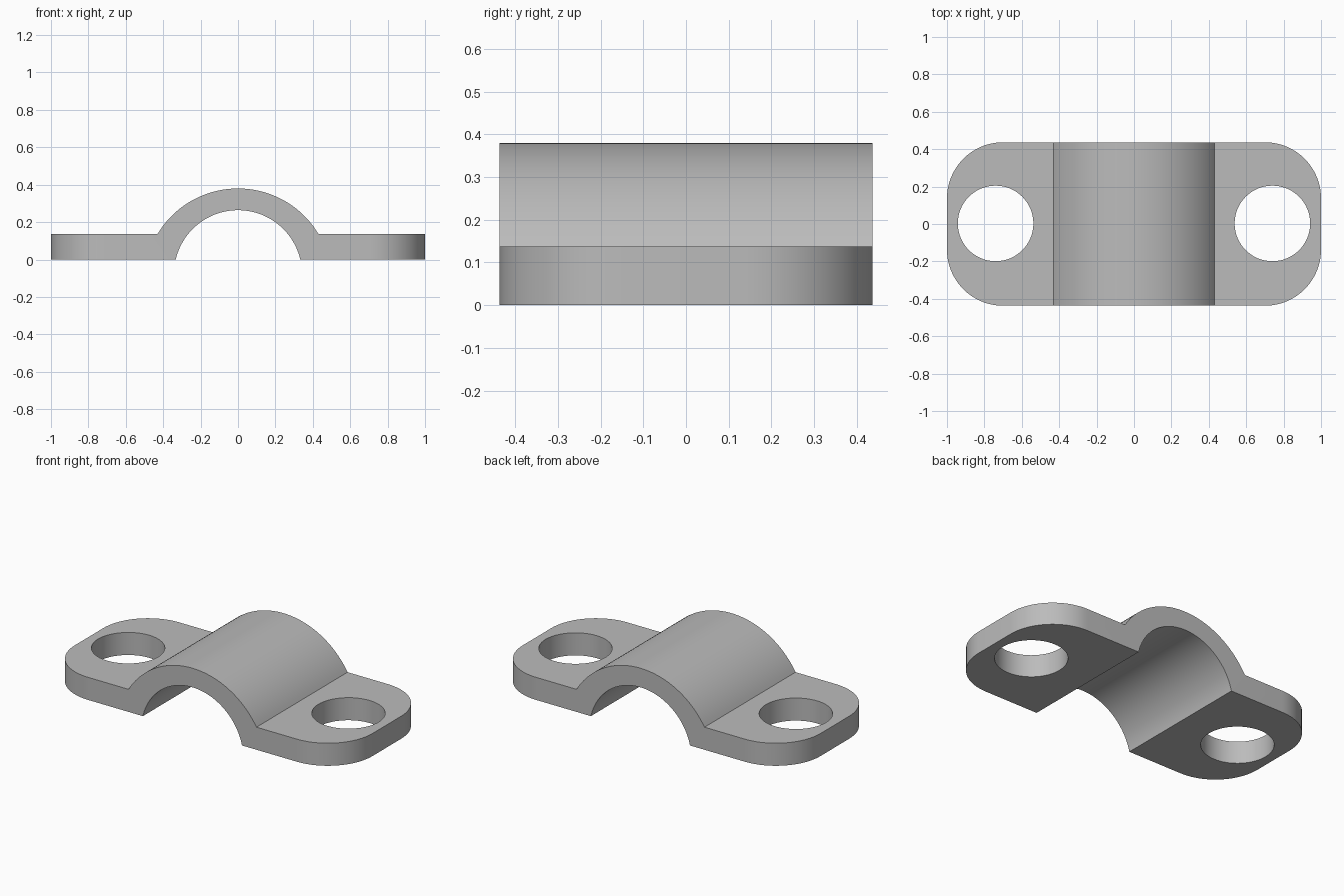
import bpy, bmesh
from math import sin, cos, pi, atan2, radians
from mathutils import Vector

if "Cube" in bpy.data.objects:
    bpy.data.objects.remove(bpy.data.objects["Cube"])

HALF_LENGTH, HALF_WIDTH, CORNER = 1.0, 0.437, 0.3
FLANGE_Z, TOP_Z, BORE_Z = 0.137, 0.38, 0.264
OUTER_X, INNER_X = 0.43, 0.333
HOLE_X, HOLE_R = 0.74, 0.202

steel = bpy.data.materials.new("plain grey")
steel.use_nodes = True
grey = (0.5, 0.5, 0.5, 1)
steel.diffuse_color = grey
steel.node_tree.nodes["Principled BSDF"].inputs["Base Color"].default_value = grey


def arc(cx, cy, r, start, end, steps):
    """Points on an arc, both ends included."""
    angles = [start + (end - start) * i / steps for i in range(steps + 1)]
    return [(cx + r * cos(a), cy + r * sin(a)) for a in angles]


def arch(half_span, base, top, steps=48):
    """Arc from +x to -x over a crown, given its span and rise."""
    rise = top - base
    r = (half_span ** 2 + rise ** 2) / (2 * rise)
    start = atan2(base - (top - r), half_span)
    return arc(0, top - r, r, start, pi - start, steps)


def prism(name, outline, origin, depth):
    """Extrude a closed outline; origin maps 2D points to 3D."""
    bm = bmesh.new()
    face = bm.faces.new([bm.verts.new(origin(u, v)) for u, v in outline])
    grown = bmesh.ops.extrude_face_region(bm, geom=[face])["geom"]
    bmesh.ops.translate(bm, vec=Vector(depth),
                        verts=[g for g in grown if isinstance(g, bmesh.types.BMVert)])
    bmesh.ops.recalc_face_normals(bm, faces=bm.faces[:])
    mesh = bpy.data.meshes.new(name)
    bm.to_mesh(mesh)
    bm.free()
    obj = bpy.data.objects.new(name, mesh)
    bpy.context.collection.objects.link(obj)
    return obj


def cut(target, cutter, operation):
    """Apply a boolean and discard the cutter."""
    cutter.hide_render = True
    mod = target.modifiers.new(cutter.name, "BOOLEAN")
    mod.operation, mod.object, mod.solver = operation, cutter, "EXACT"
    bpy.context.view_layer.objects.active = target
    bpy.ops.object.modifier_apply(modifier=mod.name)
    bpy.data.objects.remove(cutter)


# Saddle: flat flanges joined by an arch, oversized so the plan trims it
end = HALF_LENGTH + 0.1
profile = [(end, 0), (end, FLANGE_Z)] + arch(OUTER_X, FLANGE_Z, TOP_Z)
profile += [(-end, FLANGE_Z), (-end, 0)] + arch(INNER_X, 0, BORE_Z)[::-1]
clamp = prism("saddle_clamp", profile, lambda x, z: (x, -0.5, z), (0, 1, 0))

# Rounded rectangular plan
plan = []
for i, (sx, sy) in enumerate([(1, 1), (-1, 1), (-1, -1), (1, -1)]):
    plan += arc(sx * (HALF_LENGTH - CORNER), sy * (HALF_WIDTH - CORNER), CORNER,
                i * pi / 2, (i + 1) * pi / 2, 20)
cut(clamp, prism("plan_cutter", plan, lambda x, y: (x, y, -0.5), (0, 0, 2)), "INTERSECT")

# Screw holes
for side in (-1, 1):
    ring = arc(side * HOLE_X, 0.003, HOLE_R, 0, 2 * pi, 64)[:-1]
    cut(clamp, prism("hole_cutter", ring, lambda x, y: (x, y, -0.5), (0, 0, 2)), "DIFFERENCE")

clamp.data.materials.clear()
clamp.data.materials.append(steel)
bpy.ops.object.select_all(action="DESELECT")
clamp.select_set(True)
bpy.context.view_layer.objects.active = clamp
bpy.ops.object.shade_smooth_by_angle(angle=radians(30))
